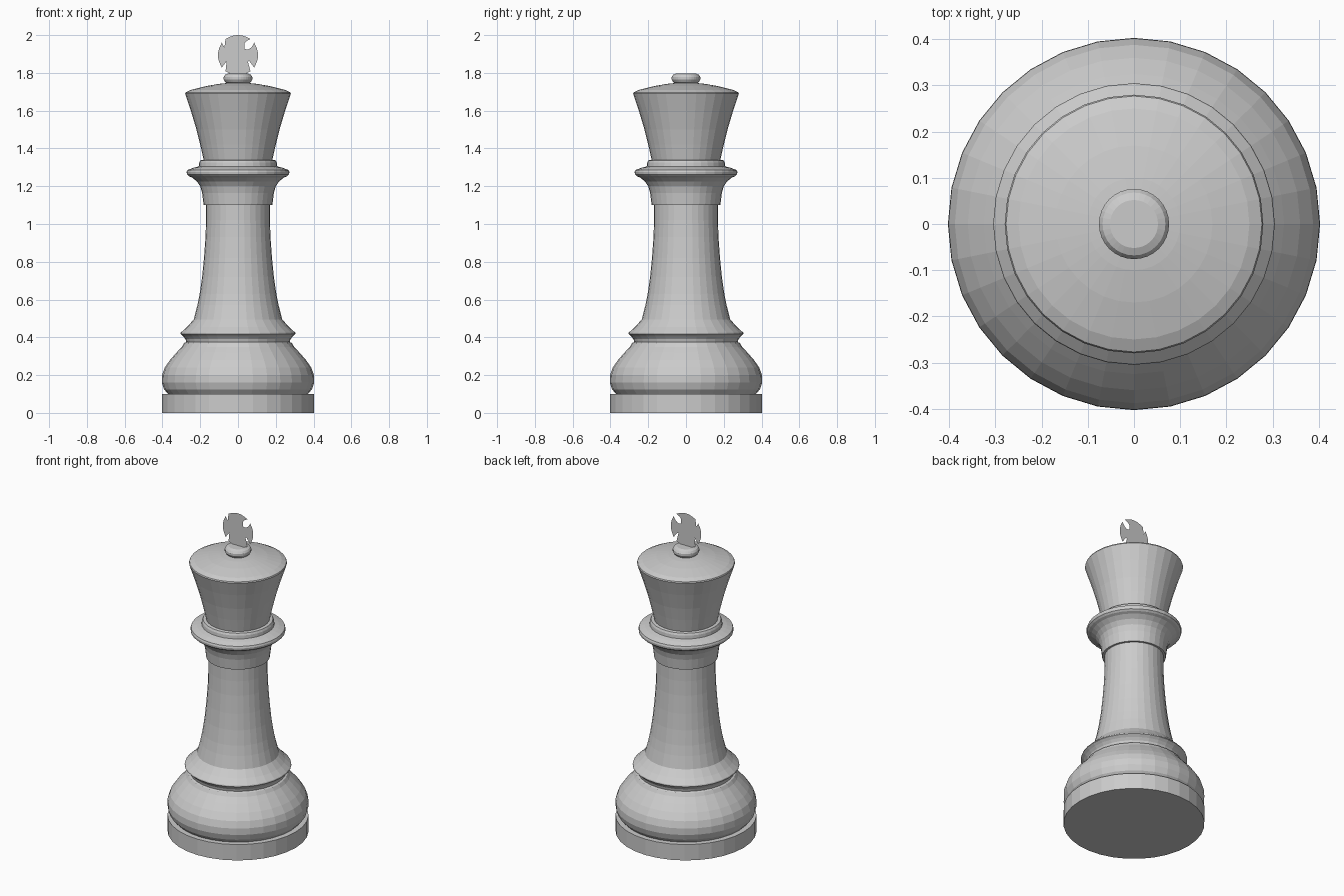
import bpy, bmesh, math

SIDES = 32


def lathe(name, profile):
    """Spin (radius, z) points around z; radius 0 makes a pole."""
    bm = bmesh.new()
    rings = []
    for r, z in profile:
        if r == 0:
            rings.append([bm.verts.new((0, 0, z))])
        else:
            rings.append([bm.verts.new((r * math.cos(2 * math.pi * i / SIDES),
                                        r * math.sin(2 * math.pi * i / SIDES), z))
                          for i in range(SIDES)])
    for a, b in zip(rings, rings[1:]):
        for i in range(SIDES):
            j = (i + 1) % SIDES
            quad = [a[i % len(a)], a[j % len(a)], b[j % len(b)], b[i % len(b)]]
            bm.faces.new(list(dict.fromkeys(quad)))
    return finish(name, bm)


def finish(name, bm):
    bmesh.ops.recalc_face_normals(bm, faces=bm.faces)
    mesh = bpy.data.meshes.new(name)
    bm.to_mesh(mesh)
    bm.free()
    obj = bpy.data.objects.new(name, mesh)
    bpy.context.collection.objects.link(obj)
    return obj


# Foot disc
lathe("foot", [(0, 0), (0.403, 0), (0.403, 0.1), (0.37, 0.1)])

# Rounded base bulge with its groove
lathe("base_bulge", [(0.37, 0.1), (0.392, 0.125), (0.403, 0.16), (0.402, 0.2),
                     (0.388, 0.24), (0.36, 0.28), (0.325, 0.32), (0.297, 0.35),
                     (0.285, 0.37), (0.274, 0.375)])

# Flared ring above the bulge and tapering stem
lathe("stem", [(0.274, 0.375), (0.278, 0.39), (0.29, 0.405), (0.305, 0.418),
               (0.303, 0.425), (0.27, 0.455), (0.234, 0.495), (0.215, 0.57),
               (0.203, 0.63), (0.19, 0.72), (0.18, 0.82), (0.172, 0.93),
               (0.169, 1.02), (0.169, 1.1)])

# Neck and wide collar
lathe("collar", [(0.169, 1.1), (0.182, 1.1), (0.19, 1.165), (0.2, 1.2),
                 (0.218, 1.226), (0.243, 1.246), (0.26, 1.253), (0.27, 1.262),
                 (0.272, 1.275), (0.268, 1.286), (0.235, 1.298), (0.208, 1.305),
                 (0.206, 1.325), (0.2, 1.337), (0.182, 1.34)])

# Flared crown with domed lid
lathe("crown", [(0.182, 1.34), (0.2, 1.42), (0.22, 1.5), (0.25, 1.6),
                (0.28, 1.69), (0.277, 1.697), (0.25, 1.71), (0.17, 1.73),
                (0.1, 1.742), (0.06, 1.746)])

# Finial button
lathe("finial", [(0.06, 1.746), (0.068, 1.752), (0.076, 1.765), (0.076, 1.778),
                 (0.068, 1.79), (0.052, 1.797), (0, 1.797)])

# Thin cross: one flared arm, repeated four times around its centre
arm = [(0.034, 0.034), (0.029, 0.048), (0.032, 0.06), (0.045, 0.074), (0.066, 0.086)]
arc = [(0.106 * math.sin(math.radians(d)), 0.106 * math.cos(math.radians(d)))
       for d in (27, 18, 9, 0)]
half = arm + arc
outline = [(-x, y) for x, y in half] + half[-2::-1]
bm = bmesh.new()
points = []
for k in range(4):
    c, s = math.cos(-k * math.pi / 2), math.sin(-k * math.pi / 2)
    points += [(x * c - y * s, x * s + y * c) for x, y in outline[:-1]]
bm.faces.new([bm.verts.new((x, 0, 1.894 + z)) for x, z in points])
bmesh.ops.triangulate(bm, faces=bm.faces)
finish("cross", bm)
